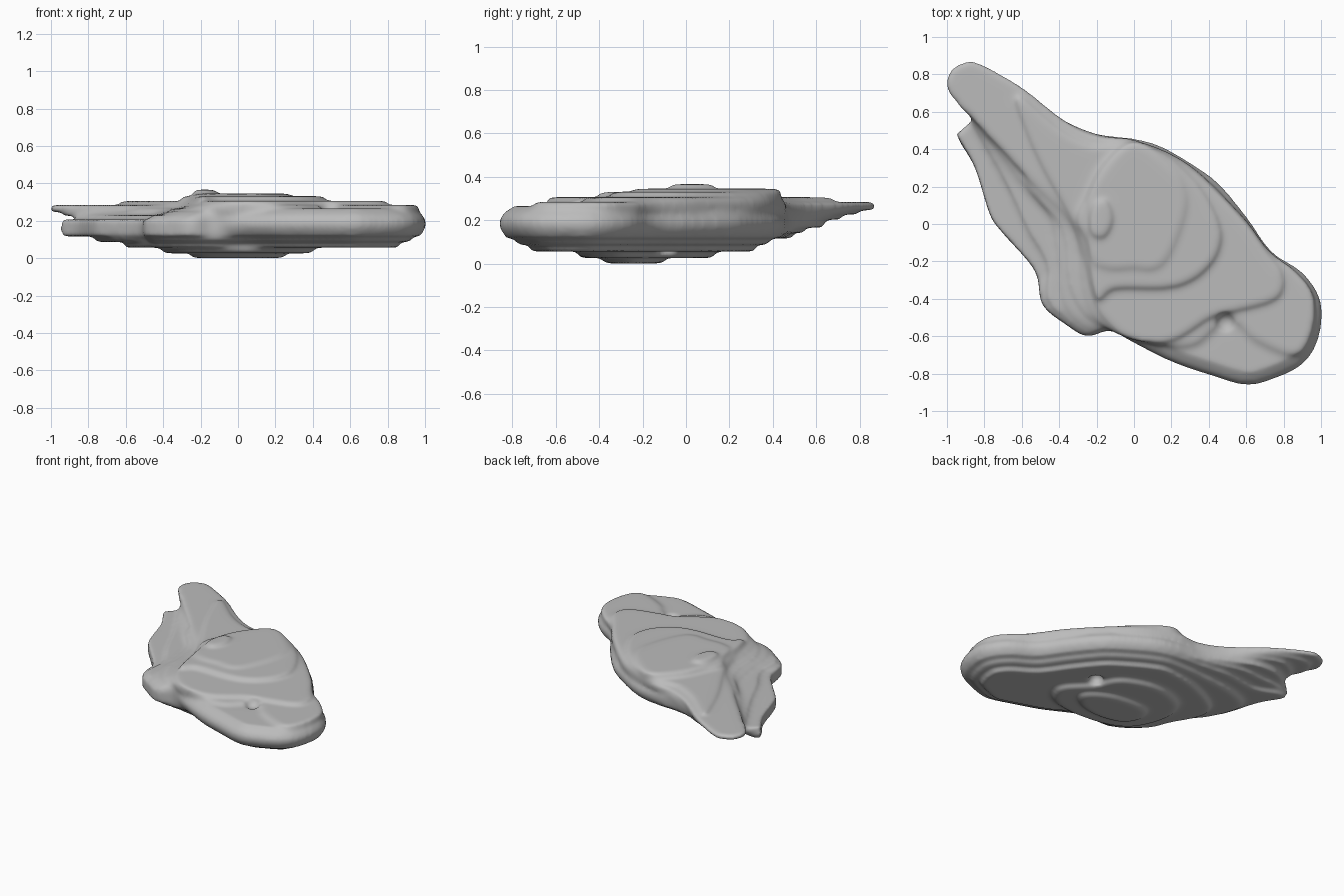
import bpy
import bmesh
from mathutils import Vector

cube = bpy.data.objects.get("Cube")
if cube:
    bpy.data.objects.remove(cube, do_unlink=True)


def smooth_loop(points, steps=5):
    """Closed Catmull-Rom curve through the outline points."""
    pts = [Vector(p) for p in points]
    count = len(pts)
    result = []
    for i in range(count):
        a, b, c, d = (pts[(i + k) % count] for k in (-1, 0, 1, 2))
        for s in range(steps):
            t = s / steps
            tangent_in, tangent_out = (c - a) / 2, (d - b) / 2
            result.append(b + tangent_in * t
                          + (3 * (c - b) - 2 * tangent_in - tangent_out) * t * t
                          + (2 * (b - c) + tangent_in + tangent_out) * t * t * t)
    return result


def inset_rim(amount):
    """Move the shared thick rim inwards, square to its own direction."""
    pts = [Vector(p) for p in rim]
    moved = []
    for i, p in enumerate(pts):
        along = pts[min(i + 1, len(pts) - 1)] - pts[max(i - 1, 0)]
        inward = Vector((along.y, -along.x)).normalized()
        moved.append(p + inward * amount)
    return moved


def add_slab(bm, outline, low, high):
    """Extrude a closed outline, sinking it slightly into the slab below."""
    overlap = 0.004
    verts = [bm.verts.new((p.x, p.y, low - overlap)) for p in smooth_loop(outline)]
    face = bm.faces.new(verts)
    extruded = bmesh.ops.extrude_face_region(bm, geom=[face])["geom"]
    for item in extruded:
        if isinstance(item, bmesh.types.BMVert):
            item.co.z = high


# Thick rounded side, clockwise from the back to the front
rim = [(0, .45), (.14, .41), (.3, .32), (.45, .21), (.6, .03), (.73, -.15),
       (.88, -.25), (.97, -.36), (1, -.48), (.97, -.64), (.89, -.75),
       (.75, -.82), (.6, -.855), (.4, -.8), (.2, -.73), (0, -.63)]

# Thin side with the two wings, continuing clockwise from the front
belly_side = [(-.22, -.5), (-.42, -.36), (-.5, -.2), (-.6, 0), (-.55, .14),
              (-.3, .27)]
lower_side = [(-.25, -.55), (-.45, -.41), (-.51, -.23), (-.68, -.02),
              (-.76, .22), (-.6, .33), (-.3, .37)]
wing_start = [(-.13, -.57), (-.25, -.6), (-.36, -.54), (-.49, -.43),
              (-.53, -.25), (-.7, -.05), (-.77, .05), (-.85, .3), (-.94, .46)]
low_wing = wing_start + [(-.87, .49), (-.7, .43), (-.45, .46), (-.2, .44)]
under_wing = wing_start + [(-.94, .49), (-.87, .52), (-.72, .53), (-.5, .54),
                           (-.3, .49)]
mid_wing = wing_start + [(-.94, .48), (-.87, .55), (-.72, .63), (-.55, .62),
                         (-.37, .54), (-.2, .48)]
slope_wing = [(-.13, -.57), (-.25, -.58), (-.37, -.5), (-.46, -.4),
              (-.46, -.22), (-.57, -.02), (-.68, .22), (-.85, .52), (-.87, .61),
              (-.75, .71), (-.58, .67), (-.37, .55), (-.2, .48)]
high_wing = [(-.13, -.56), (-.25, -.55), (-.37, -.43), (-.4, -.2), (-.45, .04),
             (-.61, .23), (-.83, .52), (-.93, .65), (-.87, .79), (-.6, .71),
             (-.37, .55), (-.2, .48)]
brow = [(-.14, -.55), (-.26, -.48), (-.34, -.32), (-.38, -.02), (-.57, .23),
        (-.62, .66), (-.37, .53), (-.2, .46)]

# Underside and upper terraces
base = [(-.25, -.22), (-.18, -.11), (.08, -.12), (.25, -.23), (.18, -.34),
        (0, -.38), (-.18, -.34)]
base_step = [(-.4, -.15), (-.34, .05), (-.1, .13), (.15, .05), (.25, -.12),
             (.4, -.3), (.3, -.46), (0, -.49), (-.28, -.4)]
upper_wing = [(-1, .73), (-.98, .82), (-.9, .865), (-.82, .855), (-.6, .73),
              (-.37, .55), (-.2, .47), (0, .45), (.29, .32), (.58, .04),
              (.72, -.14), (.87, -.26), (.96, -.39), (.95, -.58), (.86, -.7),
              (.65, -.62), (.55, -.53), (.44, -.55), (.3, -.65), (0, -.62),
              (-.19, -.52), (-.27, -.35), (-.32, -.03), (-.55, .23),
              (-.84, .54), (-.94, .64)]
shoulder = [(-.62, .68), (-.4, .5), (-.2, .41), (0, .44), (.28, .31),
            (.57, .03), (.71, -.16), (.79, -.28), (.75, -.4), (.5, -.47),
            (.4, -.5), (.2, -.62), (0, -.62), (-.13, -.53), (-.21, -.4),
            (-.3, -.04), (-.48, .3), (-.57, .5)]
crown_step = [(-.2, -.39), (-.25, -.1), (-.3, .02), (-.25, .15), (-.16, .32),
              (0, .44), (.2, .34), (.37, .16), (.46, -.05), (.4, -.22),
              (.22, -.33), (-.1, -.34)]
crown = [(-.2, -.21), (-.24, 0), (-.22, .18), (-.12, .34), (0, .435),
         (.17, .32), (.26, .2), (.26, .03), (.15, -.21), (0, -.23)]
crown_knob = [(-.23, -.03), (-.21, .1), (-.15, .12), (-.12, .02), (-.17, -.07)]

layers = [
    (base, .005, .03),
    (base_step, .03, .06),
    (inset_rim(.14) + belly_side, .06, .09),
    (inset_rim(.075) + lower_side, .09, .12),
    (inset_rim(.025) + low_wing, .12, .145),
    (inset_rim(.005) + under_wing, .145, .17),
    (inset_rim(-.005) + mid_wing, .17, .207),
    (inset_rim(.01) + slope_wing, .207, .23),
    (inset_rim(.03) + high_wing, .23, .25),
    (inset_rim(.06) + brow, .25, .265),
    (upper_wing, .25, .284),
    (shoulder, .284, .306),
    (crown_step, .306, .331),
    (crown, .331, .345),
    (crown_knob, .345, .366),
]

# Stack the layers into one rough body
bm = bmesh.new()
for outline, low, high in layers:
    add_slab(bm, outline, low, high)
bmesh.ops.recalc_face_normals(bm, faces=bm.faces)
mesh = bpy.data.meshes.new("lobed_body")
bm.to_mesh(mesh)
bm.free()
body = bpy.data.objects.new("lobed_body", mesh)
bpy.context.collection.objects.link(body)

# Fuse the layers, then hollow the underside pit and the front dent
fuse = body.modifiers.new("fuse", "REMESH")
fuse.mode = "VOXEL"
fuse.voxel_size = .012
cutters = []
for name, radius, place in (("underside_pit", .05, (.27, -.08, .065)),
                            ("front_dent", .06, (.49, -.53, .3))):
    bpy.ops.mesh.primitive_uv_sphere_add(segments=24, ring_count=12,
                                         radius=radius, location=place)
    cutter = bpy.context.object
    cutter.name = name
    cutter.hide_render = True
    cut = body.modifiers.new(name, "BOOLEAN")
    cut.operation = "DIFFERENCE"
    cut.object = cutter
    cutters.append(cutter)

# Soften the whole surface
refuse = body.modifiers.new("refuse", "REMESH")
refuse.mode = "VOXEL"
refuse.voxel_size = .012
soften = body.modifiers.new("soften", "SMOOTH")
soften.factor = .5
soften.iterations = 12

graph = bpy.context.evaluated_depsgraph_get()
final = bpy.data.meshes.new_from_object(body.evaluated_get(graph))
body.modifiers.clear()
body.data = final
for cutter in cutters:
    bpy.data.objects.remove(cutter, do_unlink=True)

# Plain grey surface
grey = bpy.data.materials.new("plain_grey")
grey.use_nodes = True
colour = (.5, .5, .5, 1)
grey.diffuse_color = colour
grey.node_tree.nodes["Principled BSDF"].inputs["Base Color"].default_value = colour
final.materials.clear()
final.materials.append(grey)

bpy.ops.object.select_all(action="DESELECT")
body.select_set(True)
bpy.context.view_layer.objects.active = body
bpy.ops.object.shade_smooth()
